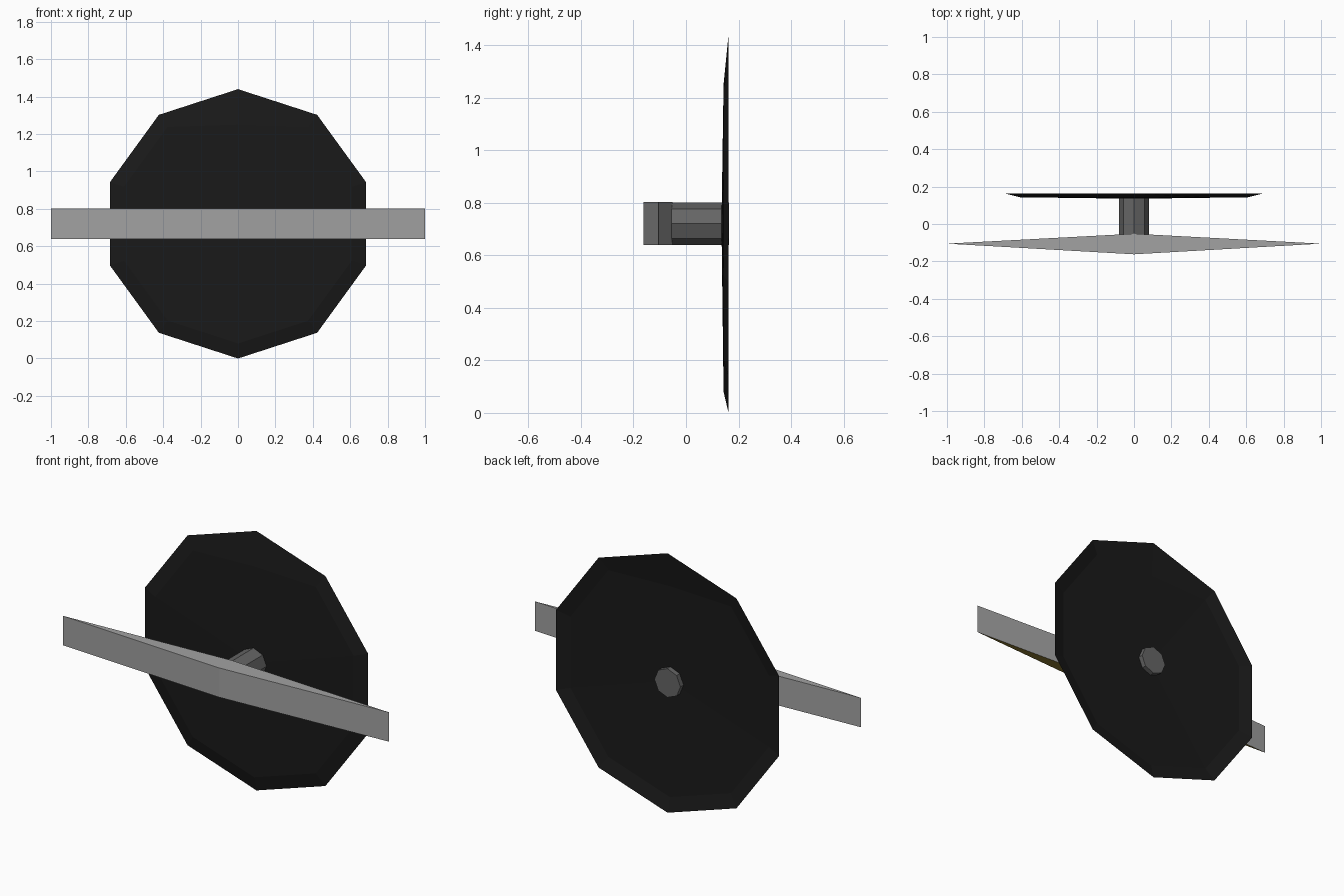
import bpy, math

if "Cube" in bpy.data.objects:
    bpy.data.objects.remove(bpy.data.objects["Cube"])

CZ = 0.72  # height of the wheel axis


def material(name, rgb):
    m = bpy.data.materials.new(name)
    m.diffuse_color = (*rgb, 1)
    m.use_nodes = True
    m.node_tree.nodes["Principled BSDF"].inputs["Base Color"].default_value = m.diffuse_color
    return m


def make(name, verts, faces, *mats):
    me = bpy.data.meshes.new(name)
    me.from_pydata(verts, [], faces)
    ob = bpy.data.objects.new(name, me)
    bpy.context.collection.objects.link(ob)
    for m in mats:
        me.materials.append(m)
    return ob


def ring(n, r, y):
    # ring of points around the y axis, first one at the top
    return [(r * math.sin(2 * math.pi * i / n), y, CZ + r * math.cos(2 * math.pi * i / n))
            for i in range(n)]


def bridge(n, a, b):
    return [(a + i, a + (i + 1) % n, b + (i + 1) % n, b + i) for i in range(n)]


black = material("black", (0.01, 0.01, 0.01))
dark = material("dark_grey", (0.13, 0.13, 0.13))
steel = material("steel", (0.36, 0.36, 0.36))
olive = material("olive", (0.25, 0.18, 0.03))

# Shallow ten-sided dish: thin sheet, open towards the back
inner = ring(10, 0.64, 0.143)
inner[0] = (0, 0.143, 1.25)
verts = ring(10, 0.72, 0.162) + inner + [(0, 0.135, CZ)]
make("dish", verts, bridge(10, 0, 10) + [(10 + i, 10 + (i + 1) % 10, 20) for i in range(10)], black)

# Eight-sided hub
make("hub", ring(8, 0.08, -0.055) + ring(8, 0.08, 0.163),
     bridge(8, 0, 8) + [tuple(range(8))[::-1], tuple(range(8, 16))], dark)

# Long diamond-shaped cross bar with an olive underside
outline = [(-1, -0.105), (0, -0.162), (1, -0.105), (0, -0.052)]
bar = make("cross_bar", [(x, y, z) for z in (0.64, 0.803) for x, y in outline],
           bridge(4, 0, 4) + [(3, 2, 1, 0), (4, 5, 6, 7)], steel, olive)
bar.data.polygons[4].material_index = 1
